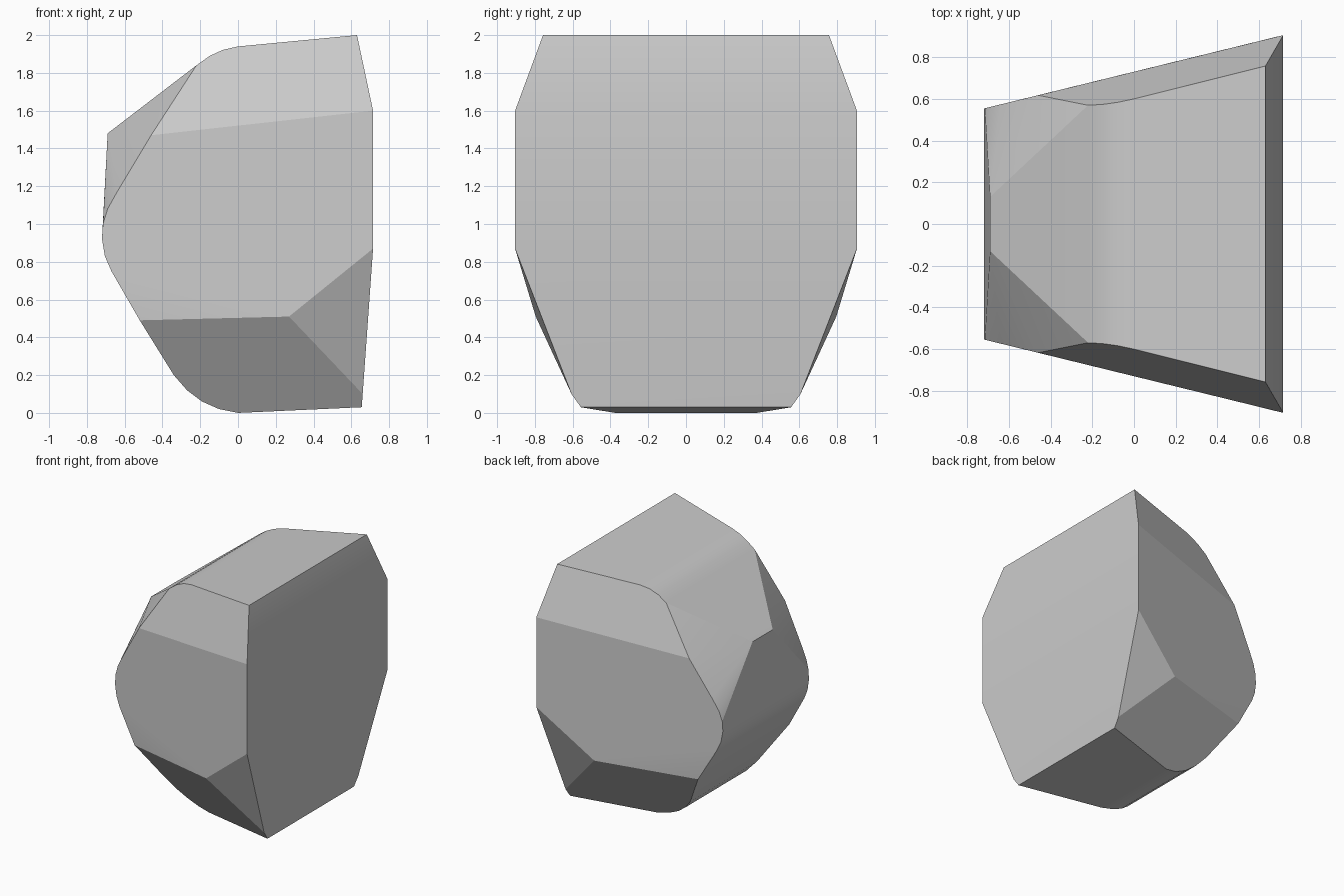
import bpy
import bmesh
import math

cube = bpy.data.objects.get("Cube")
if cube:
    bpy.data.objects.remove(cube, do_unlink=True)


def half_width(x, z):
    """Half depth of the rock: tapered side, chamfered top, undercut bottom."""
    side = 0.73 + 0.245 * x
    undercut = 0.375 + 0.245 * x + 0.695 * z
    chamfer = side - 0.31 * (z - 1.52 - 0.11 * x)
    return min(side, undercut, chamfer)


# Outline of the sides in x and z, clockwise from the upper flat edge
outline = [
    (0.63, 2.0), (0.715, 1.6), (0.715, 0.87), (0.66, 0.1), (0.655, 0.03),
    (0, 0), (-0.1, 0.02), (-0.19, 0.06), (-0.27, 0.12), (-0.34, 0.2),
    (-0.52, 0.49), (-0.67, 0.75), (-0.705, 0.83), (-0.72, 0.92),
    (-0.715, 1.0), (-0.69, 1.08), (-0.64, 1.17), (-0.46, 1.47),
    (-0.3, 1.72), (-0.22, 1.84), (-0.15, 1.89), (-0.08, 1.922), (0, 1.94),
]
side_corner = (0.27, 0.51)

# Rock body, skinned over the mirrored outline and the narrow upper nose
bm = bmesh.new()
for s in (-1, 1):
    for x, z in outline + [side_corner]:
        bm.verts.new((x, s * half_width(x, z), z))
    bm.verts.new((-0.69, s * 0.13, 1.48))
hull = bmesh.ops.convex_hull(bm, input=bm.verts)
loose = [v for v in bm.verts if not v.link_faces]
bmesh.ops.delete(bm, geom=loose, context='VERTS')
bmesh.ops.dissolve_limit(bm, angle_limit=math.radians(1.5),
                         verts=bm.verts, edges=bm.edges)
bmesh.ops.recalc_face_normals(bm, faces=bm.faces)
mesh = bpy.data.meshes.new("rock")
bm.to_mesh(mesh)
bm.free()

rock = bpy.data.objects.new("rock", mesh)
bpy.context.collection.objects.link(rock)

# Plain grey stone
stone = bpy.data.materials.new("grey stone")
stone.use_nodes = True
colour = (0.6, 0.6, 0.6, 1)
stone.diffuse_color = colour
stone.node_tree.nodes["Principled BSDF"].inputs["Base Color"].default_value = colour
mesh.materials.append(stone)

# Smooth rounded corners, crisp creases
bpy.ops.object.select_all(action='DESELECT')
rock.select_set(True)
bpy.context.view_layer.objects.active = rock
bpy.ops.object.shade_smooth_by_angle(angle=math.radians(16))
weighted = rock.modifiers.new("weighted normals", 'WEIGHTED_NORMAL')
weighted.keep_sharp = True
